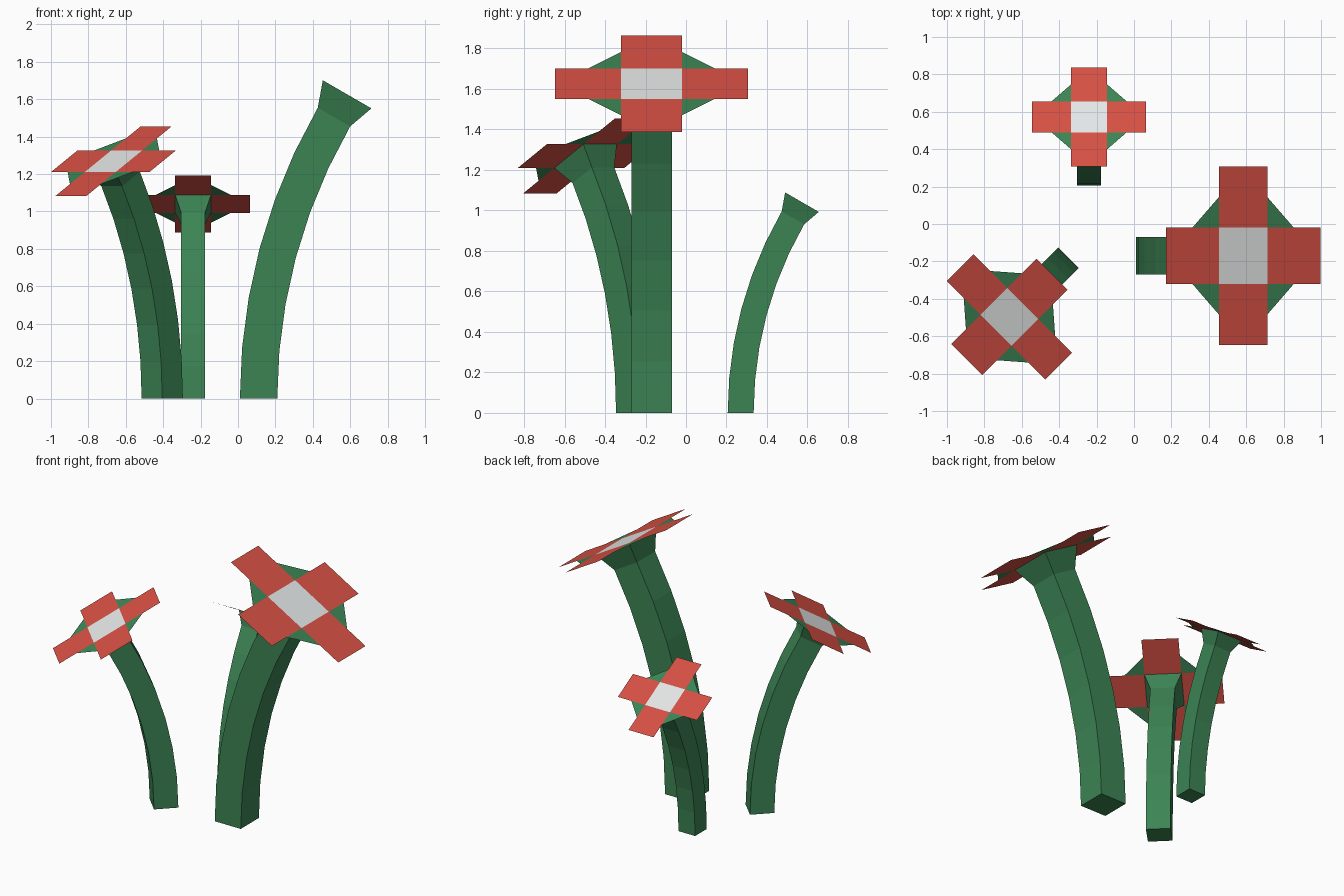
import bpy
import math
from mathutils import Vector

if "Cube" in bpy.data.objects:
    bpy.data.objects.remove(bpy.data.objects["Cube"])


def material(name, rgb):
    m = bpy.data.materials.new(name)
    lin = [(c / 255 / 12.92) if c < 11 else ((c / 255 + 0.055) / 1.055) ** 2.4 for c in rgb]
    m.diffuse_color = (*lin, 1)
    m.use_nodes = True
    m.node_tree.nodes["Principled BSDF"].inputs["Base Color"].default_value = m.diffuse_color
    return m


GREEN = material("stem green", (60, 132, 84))
RED = material("petal red", (214, 80, 68))
WHITE = material("centre white", (228, 231, 231))

R, BEND, SEGS = 3.01, math.radians(30), 6    # stem arc
STEM, CUP, TIP, FLARE = 0.10, 0.15, 0.477, 0.14   # half widths, petal reach, cup height
SQUARE = [(-1, -1), (1, -1), (1, 1), (-1, 1)]


def add_mesh(name, verts, faces, mat):
    me = bpy.data.meshes.new(name)
    me.from_pydata(verts, [], faces)
    me.materials.append(mat)
    ob = bpy.data.objects.new(name, me)
    bpy.context.collection.objects.link(ob)


def flower(label, base, heading, scale):
    z = Vector((0, 0, 1))
    d = Vector((math.cos(heading), math.sin(heading), 0))   # bending direction
    s = z.cross(d)

    def point(t, u, v, w=0):
        """Point at arc angle t, offset u (bend), v (side), w (along the stem)."""
        c = d * (R * (1 - math.cos(t))) + z * (R * math.sin(t))
        du = d * math.cos(t) - z * math.sin(t)
        n = d * math.sin(t) + z * math.cos(t)
        return Vector(base) + (c + du * u + s * v + n * w) * scale

    # curved square stem flaring into a cup
    verts = []
    for i in range(SEGS + 1):
        verts += [point(BEND * i / SEGS, a * STEM, b * STEM) for a, b in SQUARE]
    verts += [point(BEND, a * CUP, b * CUP, FLARE) for a, b in SQUARE]
    faces = [(3, 2, 1, 0)]
    for i in range(SEGS + 1):
        for k in range(4):
            j = (k + 1) % 4
            faces.append((4 * i + k, 4 * i + j, 4 * i + 4 + j, 4 * i + 4 + k))
    add_mesh(label + "_stem", verts, faces, GREEN)

    # flat head: white centre, four petals, four triangular sepals
    def head(u, v):
        return point(BEND, u, v, FLARE)

    add_mesh(label + "_centre", [head(a * CUP, b * CUP) for a, b in SQUARE], [(0, 1, 2, 3)], WHITE)
    petals, sepals = [], []
    mid = (CUP + TIP) / 2
    for k in range(4):
        c, q = [(1, 0), (0, 1), (-1, 0), (0, -1)][k]
        turn = lambda u, v: head(u * c - v * q, u * q + v * c)
        petals += [turn(CUP, -CUP), turn(TIP, -CUP), turn(TIP, CUP), turn(CUP, CUP)]
        sepals += [turn(CUP, CUP), turn(mid, CUP), turn(CUP, mid)]
    add_mesh(label + "_petals", petals, [tuple(range(4 * k, 4 * k + 4)) for k in range(4)], RED)
    add_mesh(label + "_sepals", sepals, [tuple(range(3 * k, 3 * k + 3)) for k in range(4)], GREEN)


flower("large_flower", (0.11, -0.17, 0), 0, 1.0)
flower("small_flower", (-0.24, 0.27, 0), math.radians(90), 0.64)
flower("medium_flower", (-0.405, -0.235, 0), math.radians(225), 0.78)
